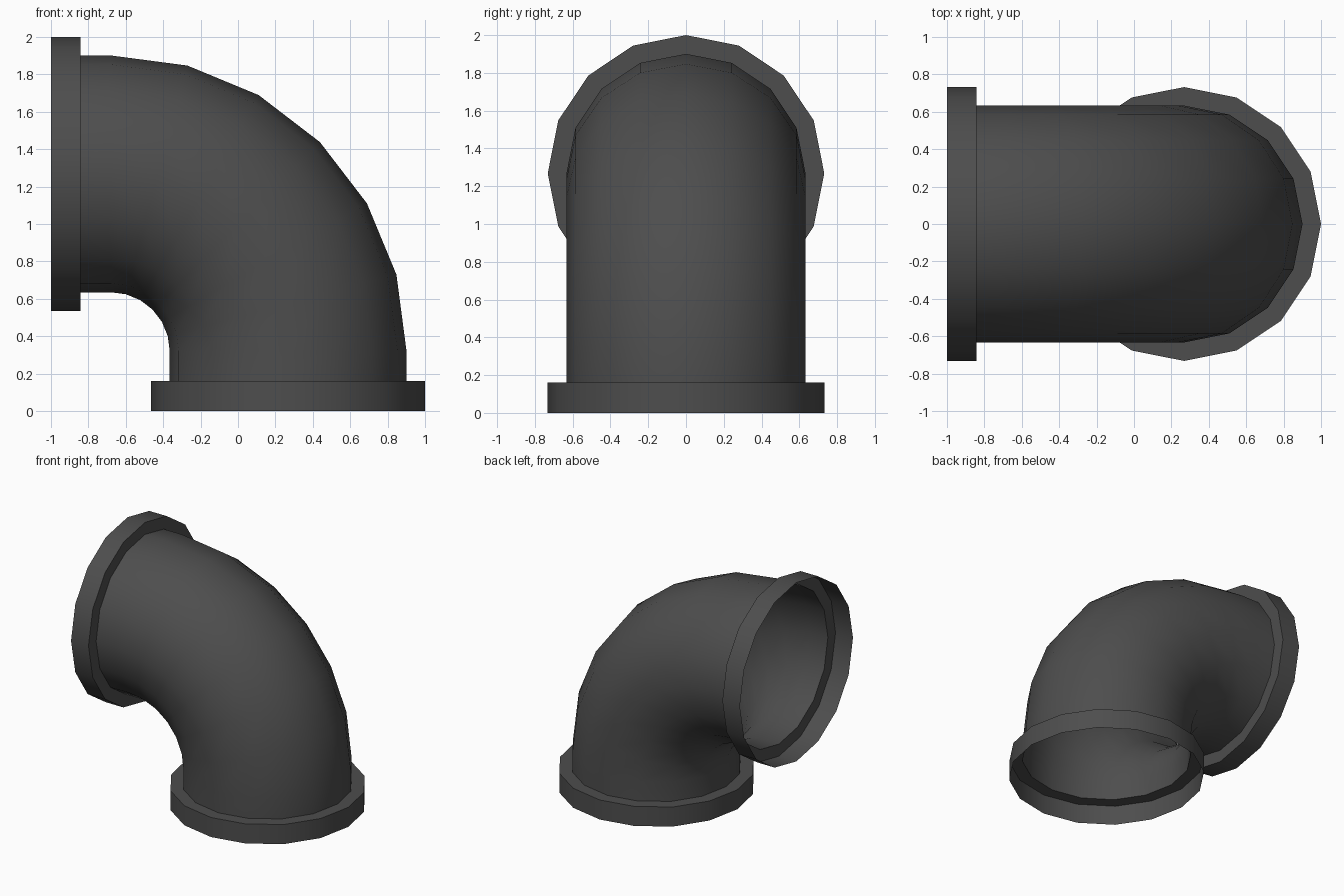
import bpy, bmesh, math
from mathutils import Vector

if "Cube" in bpy.data.objects:
    bpy.data.objects.remove(bpy.data.objects["Cube"])

SIDES = 16
R_PIPE, R_RIM = 0.633, 0.732
CX = 0.268                      # axis of the lower opening
BEND = Vector((-0.68, 0, 0.32)) # centre of the bend
R_BEND = CX - BEND.x

mat = bpy.data.materials.new("dark grey")
mat.diffuse_color = (0.075, 0.075, 0.075, 1)
mat.use_nodes = True
mat.node_tree.nodes["Principled BSDF"].inputs["Base Color"].default_value = mat.diffuse_color


def ring(bm, centre, angle, radius):
    """Circle around the path; angle 0 faces up, 90 degrees faces -x."""
    out = Vector((math.cos(angle), 0, math.sin(angle)))
    side = Vector((0, 1, 0))
    return [bm.verts.new(centre + radius * (math.cos(t) * out + math.sin(t) * side))
            for t in (2 * math.pi * i / SIDES for i in range(SIDES))]


def shell(name, stations):
    """Open thin shell lofted through (centre, angle, radius) stations."""
    bm = bmesh.new()
    rings = [ring(bm, *s) for s in stations]
    for a, b in zip(rings, rings[1:]):
        for i in range(SIDES):
            j = (i + 1) % SIDES
            bm.faces.new((a[i], a[j], b[j], b[i]))
    me = bpy.data.meshes.new(name)
    bm.to_mesh(me)
    bm.free()
    me.materials.append(mat)
    ob = bpy.data.objects.new(name, me)
    bpy.context.collection.objects.link(ob)
    bpy.ops.object.select_all(action='DESELECT')
    ob.select_set(True)
    bpy.context.view_layer.objects.active = ob
    bpy.ops.object.shade_smooth_by_angle(angle=math.radians(30))


# whole elbow: lower collar, bend in six steps, side collar
quarter = math.pi / 2
top = BEND.z + R_BEND
low = [(Vector((CX, 0, z)), 0, r) for z, r in ((0, R_RIM), (0.16, R_RIM), (0.16, R_PIPE))]
bend = [(BEND + R_BEND * Vector((math.cos(a), 0, math.sin(a))), a, R_PIPE)
        for a in (quarter * k / 6 for k in range(7))]
end = [(Vector((x, 0, top)), quarter, r)
       for x, r in ((-0.842, R_PIPE), (-0.842, R_RIM), (-1, R_RIM))]
shell("pipe_elbow", low + bend + end)
